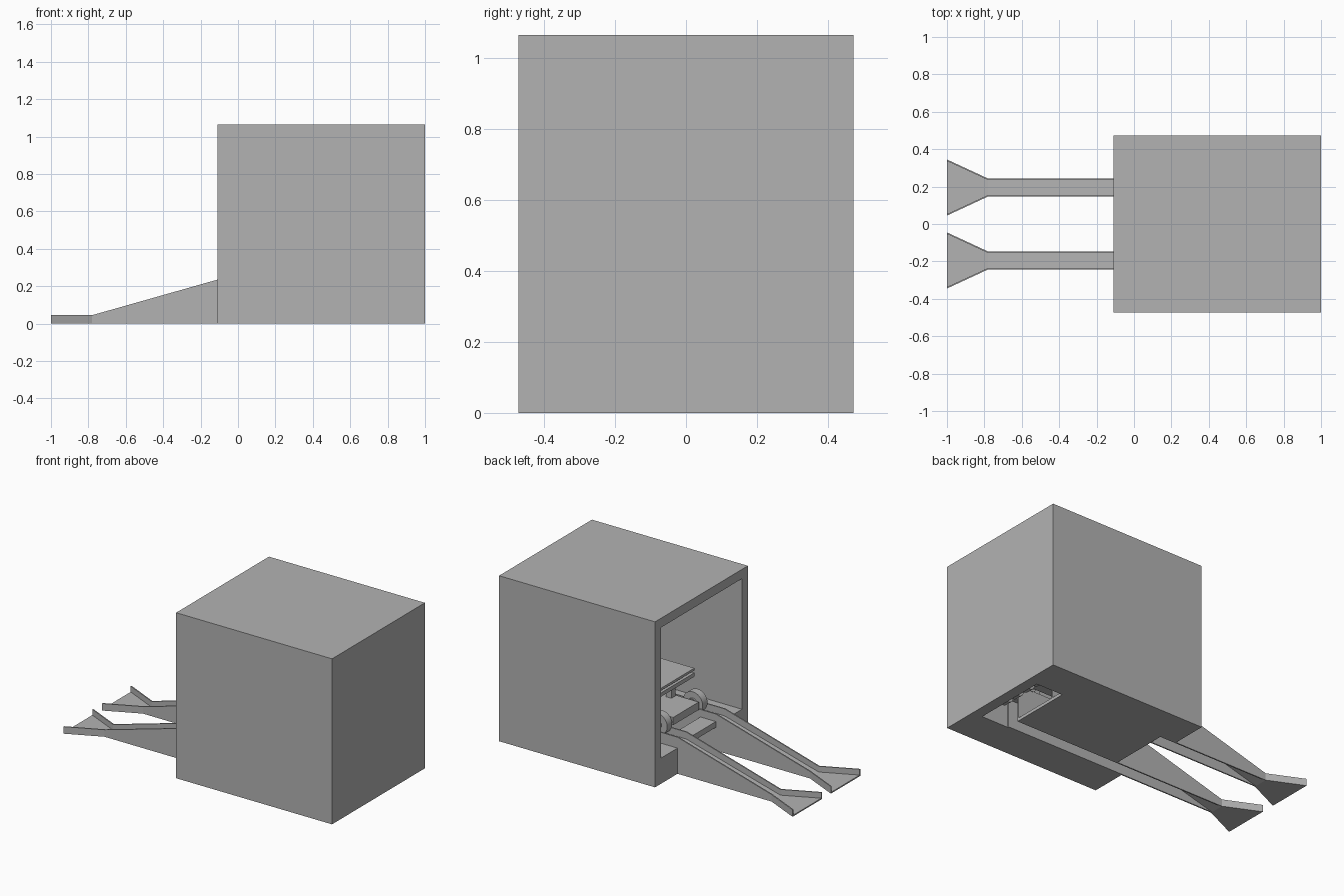
import bpy, math
from mathutils import Vector

old = bpy.data.objects.get("Cube")
if old:
    bpy.data.objects.remove(old, do_unlink=True)

grey = bpy.data.materials.new("plain_grey")
grey.use_nodes = True
grey.diffuse_color = (0.45, 0.45, 0.45, 1)
grey.node_tree.nodes["Principled BSDF"].inputs["Base Color"].default_value = (0.45, 0.45, 0.45, 1)


def prism(name, outline, direction):
    """Extrude a planar outline of 3D points along a direction."""
    n = len(outline)
    d = Vector(direction)
    pts = [Vector(p) for p in outline]
    faces = [tuple(range(n)), tuple(range(2 * n - 1, n - 1, -1))]
    faces += [(i, i + n, (i + 1) % n + n, (i + 1) % n) for i in range(n)]
    mesh = bpy.data.meshes.new(name)
    mesh.from_pydata(pts + [p + d for p in pts], [], faces)
    mesh.materials.append(grey)
    obj = bpy.data.objects.new(name, mesh)
    bpy.context.collection.objects.link(obj)
    bpy.context.view_layer.objects.active = obj
    obj.select_set(True)
    bpy.ops.object.mode_set(mode='EDIT')
    bpy.ops.mesh.select_all(action='SELECT')
    bpy.ops.mesh.normals_make_consistent(inside=False)
    bpy.ops.object.mode_set(mode='OBJECT')
    obj.select_set(False)
    return obj


def block(name, x0, x1, y0, y1, z0, z1):
    return prism(name, [(x0, y0, z0), (x1, y0, z0), (x1, y1, z0), (x0, y1, z0)], (0, 0, z1 - z0))


def side_panel(name, profile, y, thick):
    return prism(name, [(x, y, z) for x, z in profile], (0, thick, 0))


def cylinder(name, radius, depth, x, y, z):
    bpy.ops.mesh.primitive_cylinder_add(vertices=24, radius=radius, depth=depth,
                                        location=(x, y, z), rotation=(math.pi / 2, 0, 0))
    obj = bpy.context.object
    obj.name = name
    obj.data.materials.append(grey)
    bpy.ops.object.shade_smooth_by_angle()
    obj.select_set(False)
    return obj


# Main dimensions
MOUTH, END = -0.11, 1.0
HALF, HEIGHT = 0.472, 1.065
WALL, SILL = 0.06, 0.165
SLOT = 0.243
BEND, TIP, INNER = -0.78, -1.0, 0.74
THIN = 0.008

# Housing: one solid, hollowed through the mouth and slotted through the floor
housing = block("housing", MOUTH, END, -HALF, HALF, 0, HEIGHT)
room = block("room_cutter", MOUTH - 0.1, END - WALL, WALL - HALF, HALF - WALL, SILL, HEIGHT - WALL)
slot = block("slot_cutter", MOUTH - 0.1, END - 0.07, -SLOT, SLOT, -0.1, SILL + 0.1)
for cutter in (room, slot):
    cut = housing.modifiers.new("cut", 'BOOLEAN')
    cut.operation = 'DIFFERENCE'
    cut.solver = 'EXACT'
    cut.object = cutter
    bpy.context.view_layer.objects.active = housing
    bpy.ops.object.modifier_apply(modifier=cut.name)
    bpy.data.objects.remove(cutter, do_unlink=True)

# Pair of hollow channel ramps with flared tips
skirt = [(INNER, 0), (INNER, 0.235), (MOUTH, 0.235), (BEND, 0.045), (BEND, 0)]
deck = [(INNER, 0.19), (MOUTH, 0.19), (BEND, THIN), (BEND, 0), (MOUTH, 0.18), (INNER, 0.18)]
for label, sign in (("back", 1), ("front", -1)):
    mid, near, far = 0.195 * sign, 0.048, 0.15
    side_panel(label + "_ramp_deck", deck, mid - near, 2 * near)
    prism(label + "_flare_floor", [(BEND, mid - near, 0), (BEND, mid + near, 0),
                                   (TIP, mid + far, 0), (TIP, mid - far, 0)], (0, 0, THIN))
    for edge in (1, -1):
        inward = -THIN * edge
        side_panel(label + "_ramp_skirt", skirt, mid + near * edge, inward)
        a, b = mid + near * edge, mid + far * edge
        prism(label + "_flare_lip", [(BEND, a, 0), (TIP, b, 0), (TIP, b + inward, 0),
                                     (BEND, a + inward, 0)], (0, 0, 0.045))

# Cross plate at the mouth and base tray between the ramps
block("cross_plate", MOUTH, 0.0, -0.147, 0.147, 0.15, 0.187)
block("base_tray", 0.0, INNER, -0.15, 0.24, 0, 0.02)

# Carriage standing on the rails
block("carriage_frame", 0.0, 0.72, -0.13, 0.13, 0.24, 0.29)
block("carriage_lower_plate", 0.08, 0.62, -0.2, 0.2, 0.405, 0.43)
block("carriage_top_plate", 0.08, 0.62, -0.2, 0.2, 0.445, 0.46)
for x in (0.18, 0.52):
    for y in (-0.1, 0.1):
        block("carriage_post", x - 0.02, x + 0.02, y - 0.02, y + 0.02, 0.29, 0.45)
for x in (0.06, 0.64):
    cylinder("axle", 0.015, 0.4, x, 0, 0.26)
    for sign in (1, -1):
        cylinder("wheel", 0.07, 0.05, x, 0.18 * sign, 0.26)
        cylinder("wheel_hub", 0.03, 0.07, x, 0.18 * sign, 0.26)

# Drive gear at the closed end of the slot
block("drive_mount", 0.76, 0.92, -0.2, 0.2, 0.15, 0.18)
for y in (-0.14, -0.05, 0.05, 0.14):
    cylinder("drive_roller", 0.035, 0.05, 0.84, y, 0.11)
cylinder("drive_shaft", 0.012, 0.46, 0.84, 0, 0.11)
